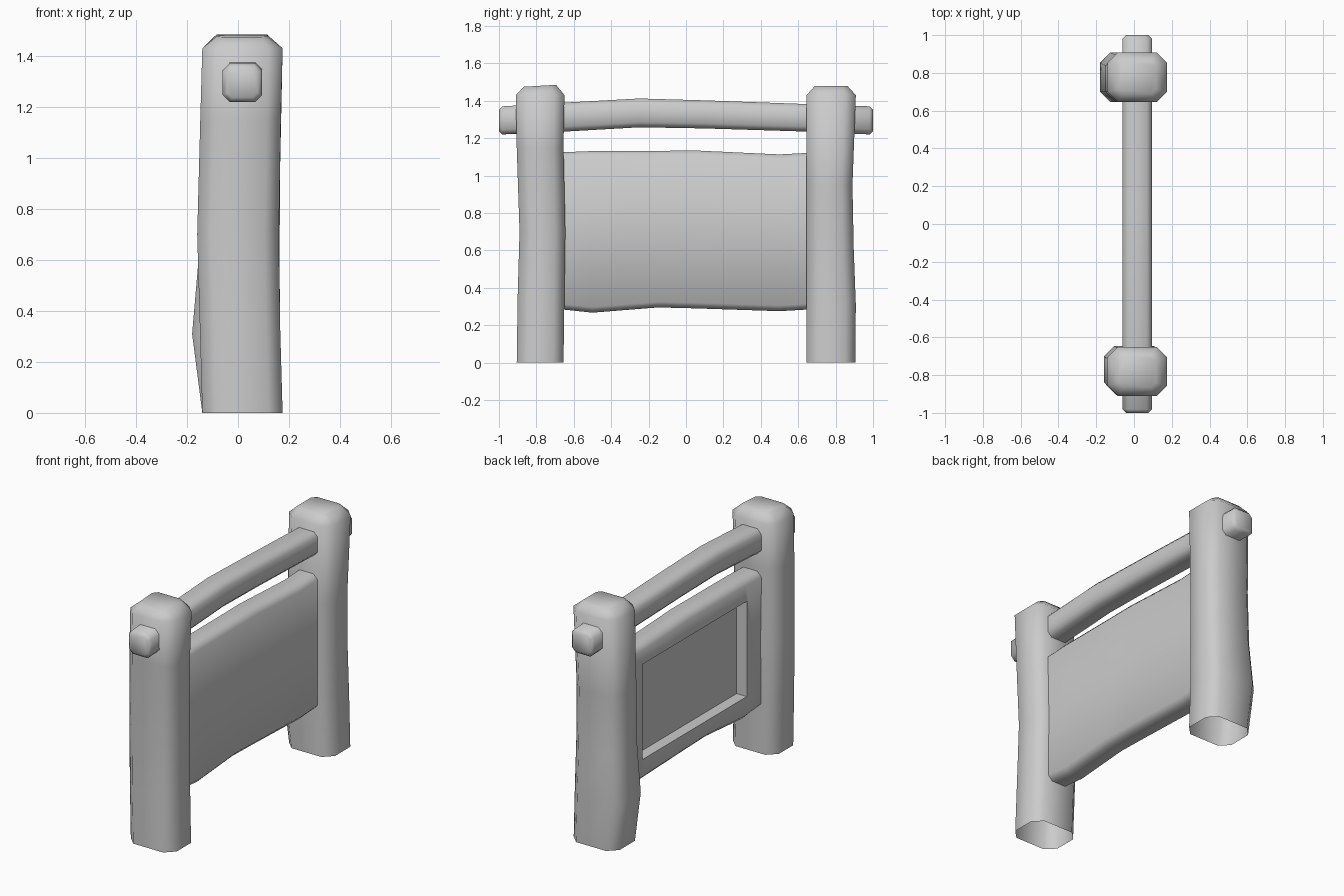
import bpy, bmesh, math

if "Cube" in bpy.data.objects:
    bpy.data.objects.remove(bpy.data.objects["Cube"])


def octagon(a0, a1, b0, b1, c):
    """Chamfered rectangle outline in two axes."""
    return [(a0 + c, b0), (a1 - c, b0), (a1, b0 + c), (a1, b1 - c),
            (a1 - c, b1), (a0 + c, b1), (a0, b1 - c), (a0, b0 + c)]


def loft(name, rings, cap_start=True):
    """Skin a list of 8-point rings into one solid."""
    bm = bmesh.new()
    loops = [[bm.verts.new(p) for p in r] for r in rings]
    for lo, hi in zip(loops, loops[1:]):
        for i in range(8):
            j = (i + 1) % 8
            bm.faces.new((lo[i], lo[j], hi[j], hi[i]))
    bm.faces.new(loops[-1])
    if cap_start:
        bm.faces.new(loops[0][::-1])
    bmesh.ops.recalc_face_normals(bm, faces=bm.faces)
    mesh = bpy.data.meshes.new(name)
    bm.to_mesh(mesh)
    bm.free()
    obj = bpy.data.objects.new(name, mesh)
    bpy.context.collection.objects.link(obj)
    return obj


def activate(obj):
    bpy.ops.object.select_all(action='DESELECT')
    obj.select_set(True)
    bpy.context.view_layer.objects.active = obj


def smooth(obj):
    activate(obj)
    bpy.ops.object.shade_smooth_by_angle(angle=math.radians(60))


def post(name, sections, tilt):
    """Rough-hewn post, open underneath; sections are z, x0, x1, y0, y1."""
    rings = [[(x, y, z) for x, y in octagon(x0, x1, y0, y1, 0.055)]
             for z, x0, x1, y0, y1 in sections]
    z, x0, x1, y0, y1 = sections[-1]
    mid = (y0 + y1) / 2
    rings.append([(x, y, 1.48 + tilt * (y - mid)) for x, y in
                  octagon(x0 + .055, x1 - .06, y0 + .045, y1 - .045, 0.025)])
    smooth(loft(name, rings, cap_start=False))


def beam(name, sections, x0, x1):
    """Bar along y; sections are y, z0, z1, x inset, chamfer."""
    return loft(name, [[(x, y, z) for x, z in octagon(x0 + d, x1 - d, z0, z1, c)]
                       for y, z0, z1, d, c in sections])


# Posts
post("front_post", [
    (0.00, -.14, .175, -.905, -.655),
    (0.35, -.15, .165, -.90, -.65),
    (0.70, -.16, .16, -.89, -.645),
    (1.15, -.148, .168, -.905, -.655),
    (1.43, -.14, .175, -.91, -.65)], 0.06)
post("back_post", [
    (0.00, -.14, .175, .645, .905),
    (0.31, -.18, .165, .645, .908),
    (0.60, -.155, .163, .645, .897),
    (0.95, -.15, .165, .645, .89),
    (1.43, -.14, .175, .645, .908)], 0.0)

# Top rail passing through both posts
rail = beam("top_rail", [
    (-1.00, 1.237, 1.353, .018, .02),
    (-.982, 1.22, 1.37, 0, .027),
    (-.65, 1.235, 1.39, 0, .027),
    (-.25, 1.258, 1.412, 0, .027),
    (.10, 1.252, 1.402, 0, .027),
    (.65, 1.235, 1.382, 0, .027),
    (.982, 1.22, 1.37, 0, .027),
    (1.00, 1.237, 1.353, .018, .02)], -.06, .095)
smooth(rail)

# Panel with wavy top and bottom edges
panel = beam("panel", [
    (-.67, .285, 1.124, 0, .03),
    (-.50, .267, 1.131, 0, .03),
    (-.15, .295, 1.132, 0, .03),
    (.05, .29, 1.134, 0, .03),
    (.50, .275, 1.113, 0, .03),
    (.67, .285, 1.122, 0, .03)], -.06, .095)

# Rectangular recess in the -x side of the panel
bpy.ops.mesh.primitive_cube_add(size=1, location=(-.09, 0, .705))
cutter = bpy.context.object
cutter.name = "recess_cutter"
cutter.scale = (.20, 1.02, .59)
cutter.hide_render = True
activate(panel)
cut = panel.modifiers.new("recess", 'BOOLEAN')
cut.operation = 'DIFFERENCE'
cut.solver = 'EXACT'
cut.object = cutter
bpy.ops.object.modifier_apply(modifier=cut.name)
bpy.data.objects.remove(cutter, do_unlink=True)
smooth(panel)
